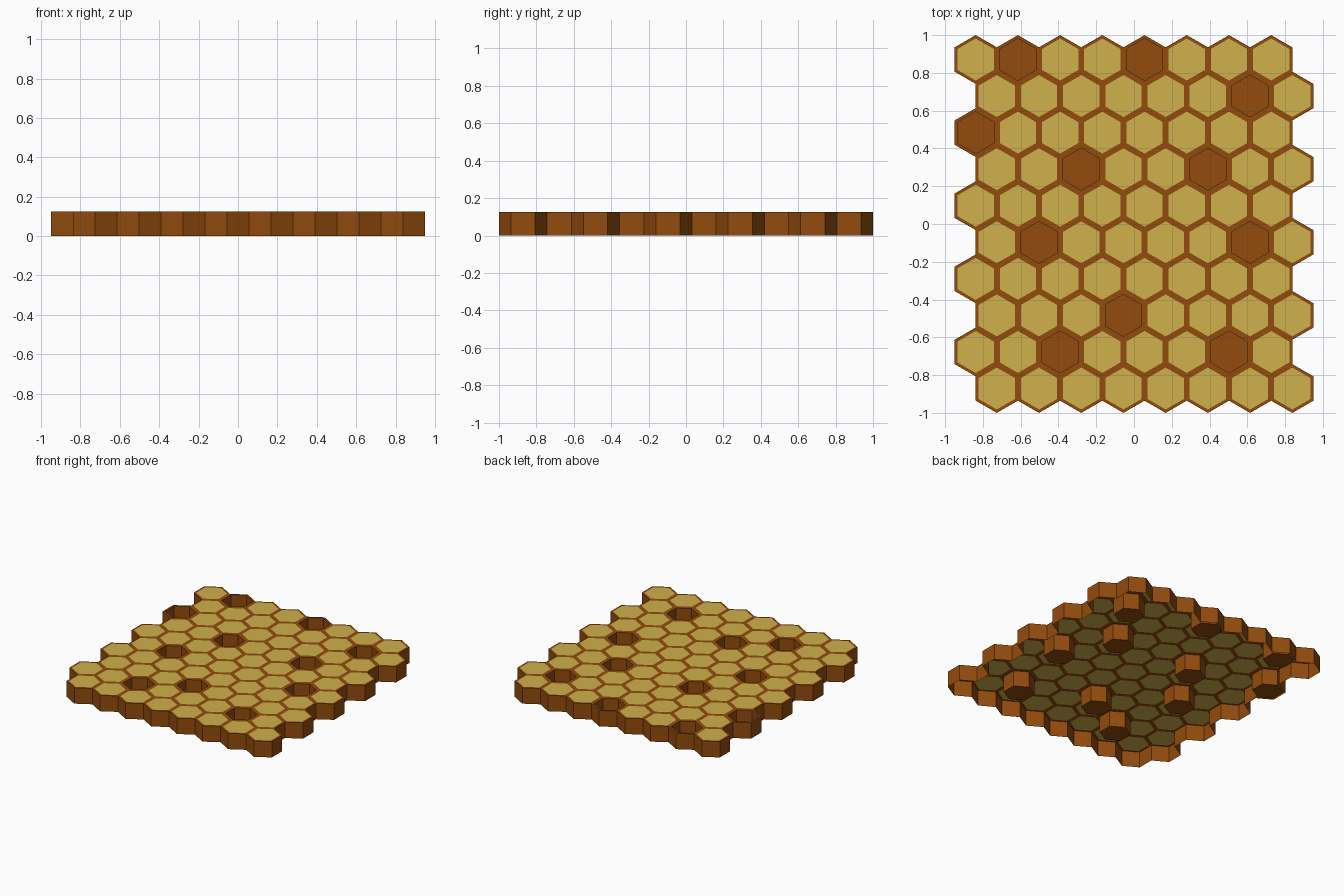
import bpy, bmesh
from math import sin, cos, radians, sqrt

if "Cube" in bpy.data.objects:
    bpy.data.objects.remove(bpy.data.objects["Cube"])

ROWS, COLS = 10, 8
R = 2 / 15.5              # circumradius of one cell of the tiling
DX = R * sqrt(3)          # column pitch
R_IN = R * 0.86           # opening / cap radius
H = 0.125                 # comb height
# open cells as (row from the back, column)
OPEN = {(0, 1), (0, 4), (1, 6), (2, 0), (3, 2), (3, 5),
        (5, 1), (5, 6), (7, 3), (8, 2), (8, 6)}


def material(name, rgb):
    m = bpy.data.materials.new(name)
    m.diffuse_color = (*rgb, 1)
    m.use_nodes = True
    m.node_tree.nodes["Principled BSDF"].inputs["Base Color"].default_value = m.diffuse_color
    return m


def hexagon(bm, x, y, r, z):
    return [bm.verts.new((x + r * cos(radians(60 * i + 30)),
                          y + r * sin(radians(60 * i + 30)), z)) for i in range(6)]


def band(bm, a, b):
    for i in range(6):
        j = (i + 1) % 6
        bm.faces.new((a[i], a[j], b[j], b[i]))


def make_object(name, bm, mat):
    me = bpy.data.meshes.new(name)
    bm.to_mesh(me)
    bm.free()
    me.materials.append(mat)
    ob = bpy.data.objects.new(name, me)
    bpy.context.collection.objects.link(ob)


frame, caps = bmesh.new(), bmesh.new()
skirt_cells = []
for row in range(ROWS):
    y = 1 - R - row * 1.5 * R
    for col in range(COLS):
        x = (col - (COLS - 0.5) / 2 + (row % 2) / 2 + 0.25 - 0.25) * DX
        # flat rim around the cell
        outer = hexagon(frame, x, y, R, H)
        inner = hexagon(frame, x, y, R_IN, H)
        band(frame, outer, inner)
        skirt_cells += outer
        if (row, col) in OPEN:
            # open cell: a cup reaching down to the base
            floor = hexagon(frame, x, y, R_IN, 0)
            band(frame, inner, floor)
            frame.faces.new(floor)
        else:
            # sealed cell: cap flush with the rim
            caps.faces.new(hexagon(caps, x, y, R_IN, H))

# outer skirt: cell sides with no neighbour drop to the base (hollow underside)
tips = {tuple(round(c, 4) for c in v.co) for v in skirt_cells}
bmesh.ops.remove_doubles(frame, verts=frame.verts[:], dist=0.001)


def on_outer(v):
    return any(abs(v.co.x - t[0]) + abs(v.co.y - t[1]) < 0.001 for t in tips)


for e in [e for e in frame.edges if e.is_boundary and all(on_outer(v) for v in e.verts)]:
    loop = e.link_loops[0]
    a, b = loop.vert, loop.link_loop_next.vert
    low = [frame.verts.new((v.co.x, v.co.y, 0)) for v in (a, b)]
    frame.faces.new((b, a, low[0], low[1]))
bmesh.ops.remove_doubles(frame, verts=frame.verts[:], dist=0.001)

make_object("comb_frame", frame, material("honey brown", (0.29, 0.072, 0.004)))
make_object("wax_caps", caps, material("pale wax", (0.62, 0.44, 0.072)))
